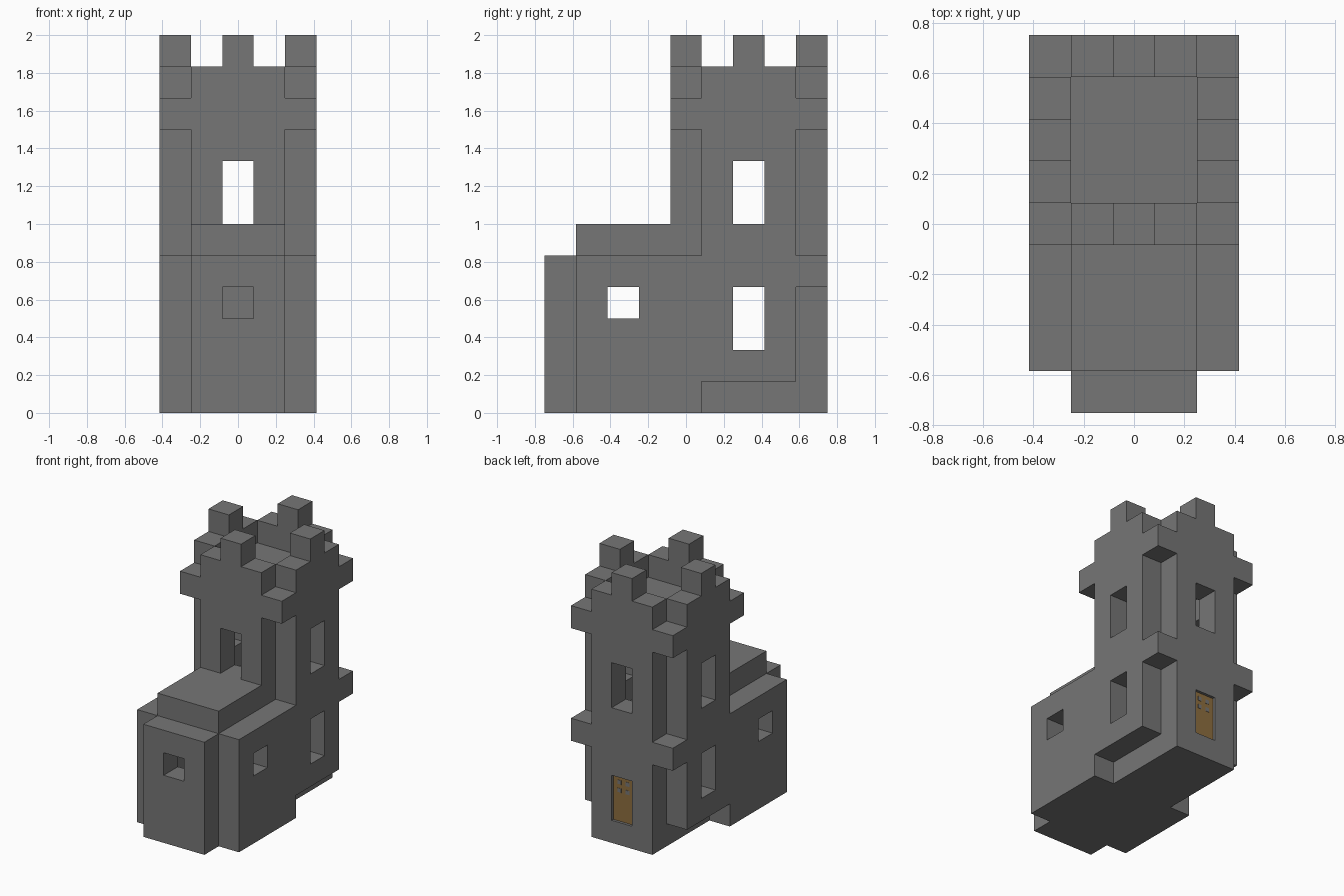
import bpy
import bmesh
from itertools import product

U = 1 / 6                      # edge length of one building block
DIRS = [(1, 0, 0), (-1, 0, 0), (0, 1, 0), (0, -1, 0), (0, 0, 1), (0, 0, -1)]

if "Cube" in bpy.data.objects:
    bpy.data.objects.remove(bpy.data.objects["Cube"], do_unlink=True)


def material(name, color):
    mat = bpy.data.materials.new(name)
    mat.use_nodes = True
    mat.diffuse_color = (*color, 1)
    bsdf = mat.node_tree.nodes["Principled BSDF"]
    bsdf.inputs["Base Color"].default_value = (*color, 1)
    bsdf.inputs["Roughness"].default_value = 0.9
    return mat


stone = material("grey stone", (0.18, 0.18, 0.18))
wood = material("brown wood", (0.27, 0.155, 0.05))


def block(xs, ys, zs):
    """Cells of a box, with inclusive ranges; x is centred, y counts from the front."""
    return set(product(*(range(a, b + 1) for a, b in (xs, ys, zs))))


def sides(x, ys, zs):
    return block((x, x), ys, zs) | block((-x, -x), ys, zs)


def finish(name, bm, mat):
    mesh = bpy.data.meshes.new(name)
    bm.to_mesh(mesh)
    bm.free()
    mesh.materials.append(mat)
    obj = bpy.data.objects.new(name, mesh)
    bpy.context.collection.objects.link(obj)
    return obj


def masonry(name, cells, everything):
    """Build only the exposed faces of a set of blocks."""
    bm = bmesh.new()
    verts = {}

    def corner(key):
        if key not in verts:
            x, y, z = key
            verts[key] = bm.verts.new(((x - 0.5) * U, (y - 4.5) * U, z * U))
        return verts[key]

    for cell in sorted(cells):
        for d in DIRS:
            if tuple(c + e for c, e in zip(cell, d)) in everything:
                continue
            axis = next(i for i in range(3) if d[i])
            ring = []
            for s, t in ((0, 0), (1, 0), (1, 1), (0, 1)):
                p = list(cell)
                p[axis] += d[axis] > 0
                p[(axis + 1) % 3] += s
                p[(axis + 2) % 3] += t
                ring.append(corner(tuple(p)))
            bm.faces.new(ring if d[axis] > 0 else ring[::-1])
    return finish(name, bm, stone)


def plate(name, center, size, mat):
    bm = bmesh.new()
    bmesh.ops.create_cube(bm, size=1)
    bmesh.ops.scale(bm, vec=size, verts=bm.verts)
    obj = finish(name, bm, mat)
    obj.location = center
    return obj


# Tower: solid mass, then two rooms and the open battlement deck
tower = block((-2, 2), (4, 8), (0, 10))
for room in ((1, 3), (5, 8), (10, 10)):
    tower -= block((-1, 1), (5, 7), room)

# Notched corners, leaving corbel blocks at the floor levels
tower -= sides(2, (8, 8), (0, 3))
for y in (4, 8):
    tower -= sides(2, (y, y), (5, 8)) | sides(2, (y, y), (10, 10))
tower -= sides(2, (5, 7), (0, 0))

# Merlons in the middle of each wall
tower |= sides(2, (6, 6), (11, 11))
tower |= block((0, 0), (4, 4), (11, 11)) | block((0, 0), (8, 8), (11, 11))

# Tower windows and doorways
tower -= sides(2, (6, 6), (2, 3)) | sides(2, (6, 6), (6, 7))
for y in (4, 8):
    tower -= block((0, 0), (y, y), (6, 7)) | block((0, 0), (y, y), (1, 2))

# Front hall with raised roof and a window on each side
hall = block((-2, 2), (1, 3), (0, 4)) | block((-1, 1), (1, 3), (5, 5))
hall -= block((-1, 1), (1, 3), (1, 4)) | sides(2, (2, 2), (3, 3))

# Shallow front bay closing the hall
bay = block((-1, 1), (0, 0), (0, 4)) - block((0, 0), (0, 0), (3, 3))

building = tower | hall | bay
masonry("tower", tower, building)
masonry("front_hall", hall, building)
masonry("front_bay", bay, building)

# Back door, slightly recessed, with four small lights
plate("back_door", (0, 0.715, 2 * U), (U, 0.03, 2 * U), wood)
for x, z in product((-0.033, 0.033), (0.455, 0.395)):
    plate("door_light", (x, 0.73, z), (0.03, 0.004, 0.03), stone)
